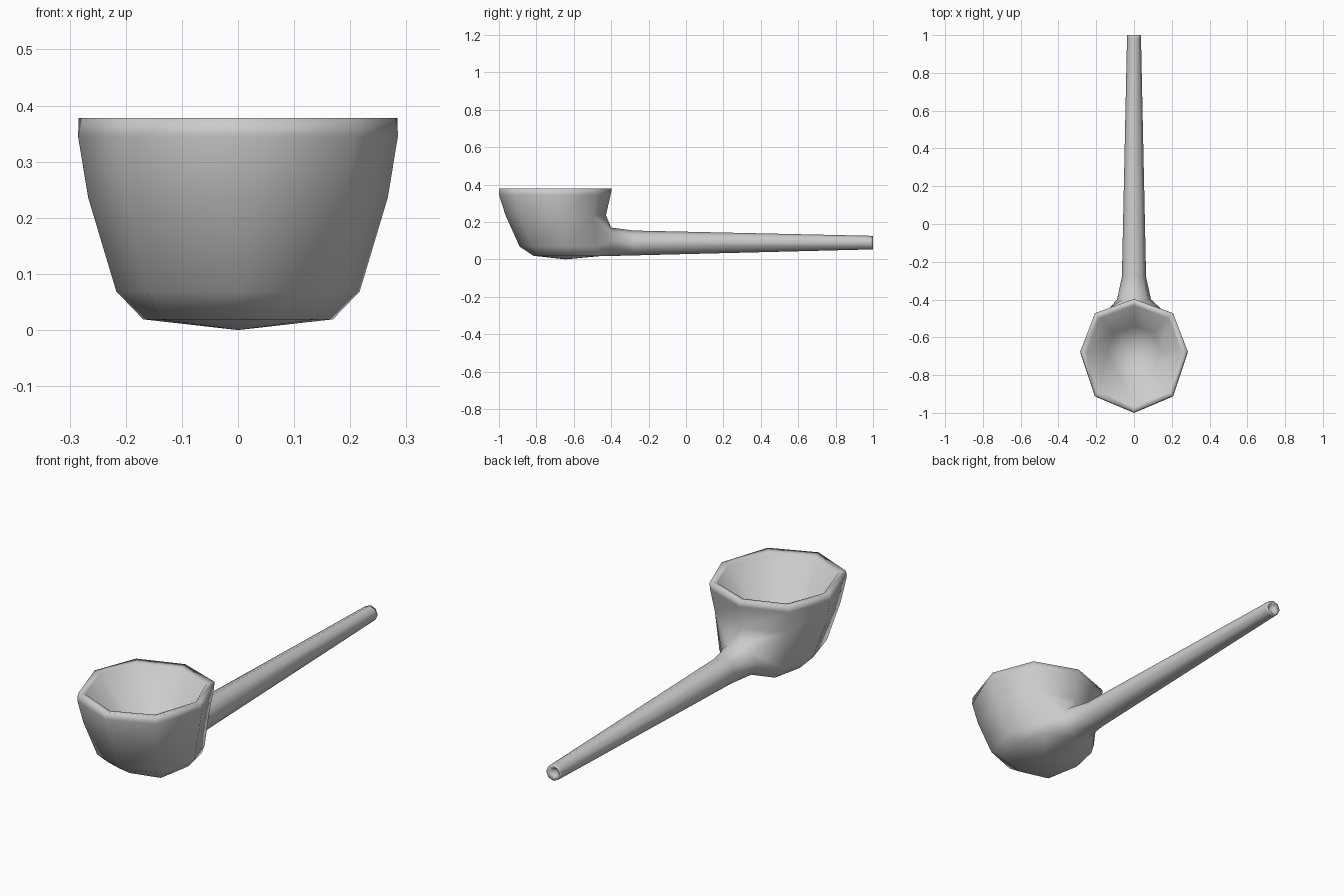
import bpy
import bmesh
from math import sin, cos, tau

cube = bpy.data.objects.get("Cube")
if cube:
    bpy.data.objects.remove(cube, do_unlink=True)

SIDES = 8
bm = bmesh.new()


def bowl_ring(z, half_x, front, back, square=1.03):
    """Horizontal octagon, widest a little behind its middle; square pushes
    the corners out. Vertex 0 is at the back, the order runs towards +x."""
    mid = front * 0.46 + back * 0.54
    ring = []
    for i in range(SIDES):
        a = tau * i / SIDES
        reach = back - mid if cos(a) > 0 else mid - front
        push = square if i % 2 else 1
        ring.append(bm.verts.new((half_x * sin(a) * push,
                                  mid + reach * cos(a) * push, z)))
    return ring


def stem_ring(y, half_x, low, high):
    """Upright octagon; vertex 0 is on top, the order runs towards +x."""
    mid, half_z = (low + high) / 2, (high - low) / 2
    return [bm.verts.new((half_x * sin(tau * i / SIDES), y,
                          mid + half_z * cos(tau * i / SIDES)))
            for i in range(SIDES)]


def bridge(a, b, skip=()):
    for i in range(SIDES):
        if i not in skip:
            j = (i + 1) % SIDES
            bm.faces.new((a[i], a[j], b[j], b[i]))


def close(ring, tip):
    centre = bm.verts.new(tip)
    for i in range(SIDES):
        bm.faces.new((ring[i], ring[(i + 1) % SIDES], centre))


# Bowl outside, leaving a gap of four faces at the back for the stem
gap = (0, SIDES - 1)
rim = bowl_ring(0.378, 0.284, -0.998, -0.397)
lip = bowl_ring(0.345, 0.285, -1.0, -0.403)
waist = bowl_ring(0.236, 0.267, -0.965, -0.428)
heel = bowl_ring(0.069, 0.217, -0.89, -0.43, 1.06)
base = bowl_ring(0.019, 0.169, -0.815, -0.44, 1.16)
bridge(rim, lip)
bridge(lip, waist)
bridge(waist, heel, gap)
bridge(heel, base, gap)
close(base, (0, -0.645, 0.0))

# Bowl inside, sloping straight to a small floor
inner_rim = bowl_ring(0.373, 0.252, -0.965, -0.432)
inner_base = bowl_ring(0.11, 0.14, -0.81, -0.54)
bridge(rim, inner_rim)
bridge(inner_rim, inner_base)
close(inner_base, (0, -0.67, 0.085))

# Stem grown from the gap, ending in a shallow hollow mouthpiece
last = SIDES - 1
opening = [waist[0], waist[1], heel[1], base[1],
           base[0], base[last], heel[last], waist[last]]
bm.verts.remove(heel[0])
stem = [opening,
        stem_ring(-0.4, 0.09, 0.018, 0.17),
        stem_ring(-0.28, 0.064, 0.021, 0.154),
        stem_ring(0.985, 0.037, 0.053, 0.126),
        stem_ring(1.0, 0.036, 0.053, 0.125),
        stem_ring(0.985, 0.02, 0.069, 0.109)]
for a, b in zip(stem, stem[1:]):
    bridge(a, b)
close(stem[-1], (0, 0.97, 0.089))

bmesh.ops.recalc_face_normals(bm, faces=bm.faces)
for face in bm.faces:
    face.smooth = True

mesh = bpy.data.meshes.new("pipe")
bm.to_mesh(mesh)
bm.free()
pipe = bpy.data.objects.new("pipe", mesh)
bpy.context.collection.objects.link(pipe)

# Plain grey finish
grey = bpy.data.materials.new("plain grey")
grey.use_nodes = True
colour = (0.6, 0.6, 0.6, 1)
grey.diffuse_color = colour
grey.node_tree.nodes["Principled BSDF"].inputs["Base Color"].default_value = colour
mesh.materials.append(grey)
